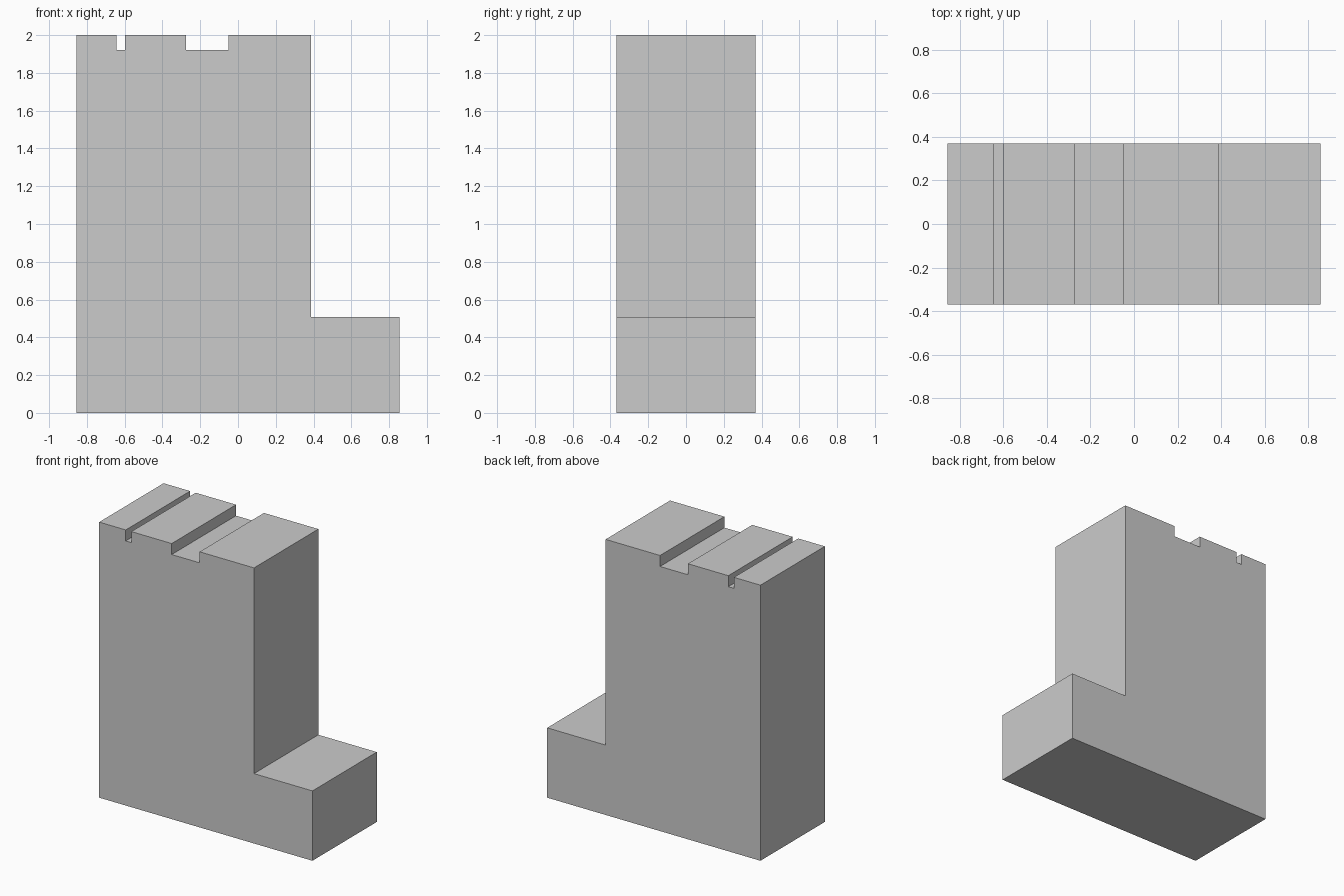
import bpy, bmesh

if "Cube" in bpy.data.objects:
    bpy.data.objects.remove(bpy.data.objects["Cube"])

HALF_W, HALF_D = 0.856, 0.369
TOP, STEP_X, STEP_Z = 2.0, 0.387, 0.507
SLOT_Z = 1.92
SLOTS = [(-0.643, -0.598), (-0.274, -0.05)]  # left/right edge of each groove


def extrude_profile(name, points, half_depth):
    """Extrude an x-z outline symmetrically along y."""
    bm = bmesh.new()
    face = bm.faces.new([bm.verts.new((x, -half_depth, z)) for x, z in points])
    new = bmesh.ops.extrude_face_region(bm, geom=[face])["geom"]
    verts = [g for g in new if isinstance(g, bmesh.types.BMVert)]
    bmesh.ops.translate(bm, verts=verts, vec=(0, 2 * half_depth, 0))
    bmesh.ops.recalc_face_normals(bm, faces=bm.faces)
    mesh = bpy.data.meshes.new(name)
    bm.to_mesh(mesh)
    bm.free()
    obj = bpy.data.objects.new(name, mesh)
    bpy.context.collection.objects.link(obj)
    return obj


# Stepped outline with the two grooves across the top
outline = [(-HALF_W, 0), (HALF_W, 0), (HALF_W, STEP_Z), (STEP_X, STEP_Z), (STEP_X, TOP)]
for left, right in reversed(SLOTS):
    outline += [(right, TOP), (right, SLOT_Z), (left, SLOT_Z), (left, TOP)]
outline.append((-HALF_W, TOP))

extrude_profile("grooved_stepped_block", outline, HALF_D)
